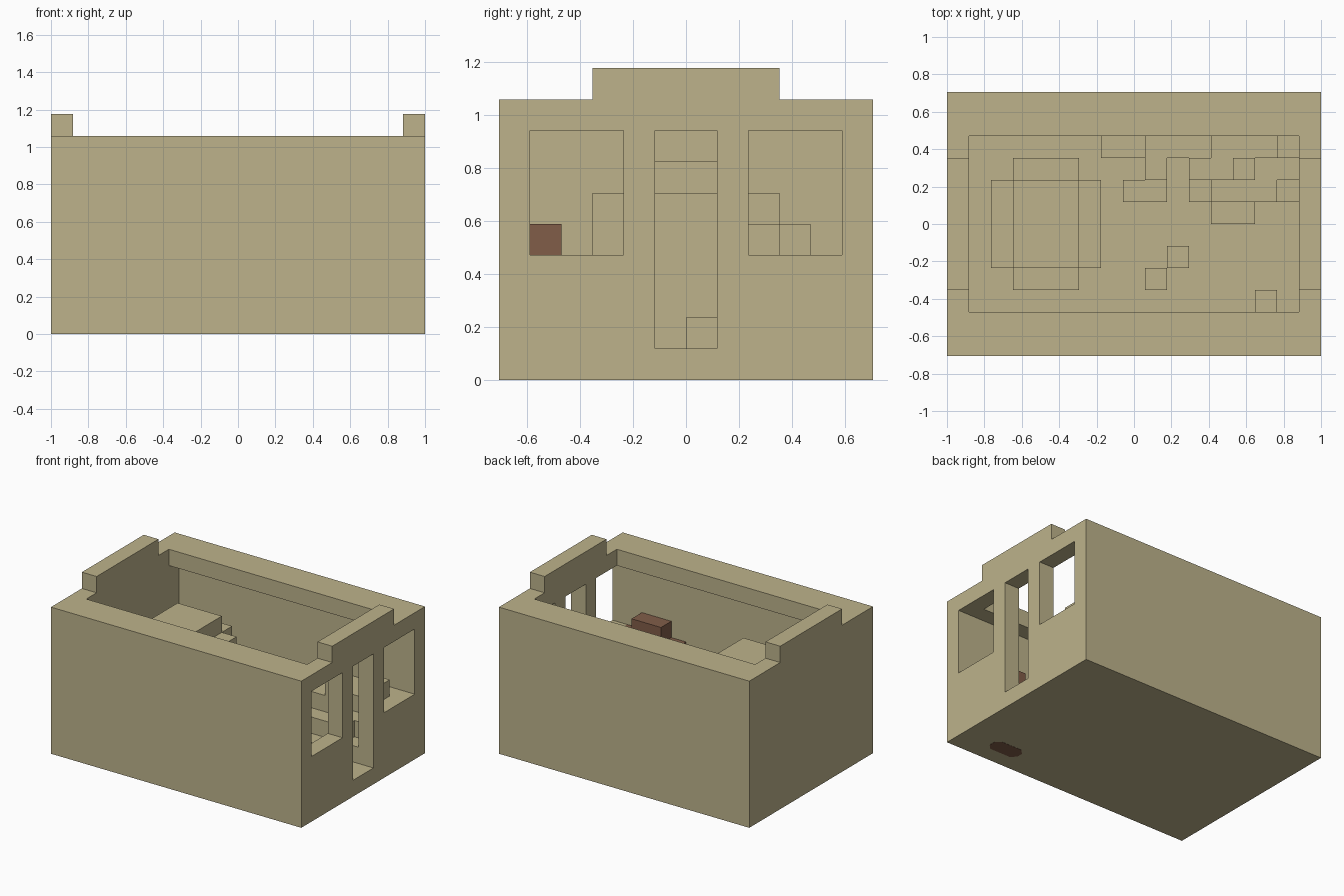
import bpy
import bmesh
from mathutils import Vector

cube = bpy.data.objects.get("Cube")
if cube:
    bpy.data.objects.remove(cube, do_unlink=True)

U = 2 / 17                      # edge of one building block
ORIGIN = Vector((-1, -6 * U, 0))


def material(name, rgb):
    m = bpy.data.materials.new(name)
    m.use_nodes = True
    m.diffuse_color = (*rgb, 1)
    m.node_tree.nodes["Principled BSDF"].inputs["Base Color"].default_value = (*rgb, 1)
    return m


SAND = material("sandstone", (0.51, 0.45, 0.26))
BROWN = material("brown brick", (0.22, 0.11, 0.066))


def add_box(bm, lo, hi):
    """Add a box between two corners given in block units."""
    lo, hi = Vector(lo), Vector(hi)
    verts = bmesh.ops.create_cube(bm, size=1)["verts"]
    for v in verts:
        v.co = ORIGIN + U * Vector([(a + b) / 2 + c * (b - a) for a, b, c in zip(lo, hi, v.co)])


def make(name, mat, boxes):
    bm = bmesh.new()
    for lo, hi in boxes:
        add_box(bm, lo, hi)
    mesh = bpy.data.meshes.new(name)
    bm.to_mesh(mesh)
    bm.free()
    mesh.materials.append(mat)
    obj = bpy.data.objects.new(name, mesh)
    bpy.context.collection.objects.link(obj)
    return obj


def cut(target, lo, hi):
    cutter = make("cutter", SAND, [(lo, hi)])
    cutter.hide_render = True
    mod = target.modifiers.new("cut", "BOOLEAN")
    mod.operation = "DIFFERENCE"
    mod.solver = "EXACT"
    mod.object = cutter
    bpy.context.view_layer.objects.active = target
    bpy.ops.object.modifier_apply(modifier=mod.name)
    bpy.data.objects.remove(cutter, do_unlink=True)


# House shell: room, roof opening with overhanging rim, door and windows
shell = make("house_shell", SAND, [((0, 0, 0), (17, 12, 9))])
cut(shell, (1, 1, 1), (16, 11, 8))
cut(shell, (1, 2, 7), (16, 10, 10))
cut(shell, (15, 5, 1), (18, 7, 8))
for y in (1, 8):
    cut(shell, (15, y, 4), (18, y + 3, 8))

# Raised gable course on both end walls
for name, x in (("right_gable", 0), ("left_gable", 16)):
    make(name, SAND, [((x, 3, 9), (x + 1, 9, 10))])

# Stepped mound: cross-shaped body with a smaller top
make("mound", SAND, [((3, 3, 1), (6, 9, 6)),
                     ((2, 4, 1), (7, 8, 6)),
                     ((3, 4, 6), (6, 8, 7))])

# Rubble heap: column heights per row, starting at the seventh block
rows = {6: "000001100", 7: "011012221", 8: "002033422",
        9: "112223334", 10: "112223333"}
columns = [((7 + i, y, 1), (8 + i, y + 1, 1 + int(h)))
           for y, row in rows.items() for i, h in enumerate(row) if h != "0"]
make("rubble_heap", SAND, columns)

# Loose blocks on the floor
make("loose_blocks", SAND, [((x, y, 1), (x + 1, y + 1, 2))
                            for x, y in ((10, 4), (9, 3), (14, 2))])

# Brick hearth against the front wall
make("hearth", BROWN, [((12, 1, 1), (16, 2, 4)), ((13, 1, 4), (15, 2, 5))])

# Hearth base showing under the floor, with clipped corners
base = make("hearth_base", BROWN, [((13, 1, -0.01), (15, 2, 0.02))])
bm = bmesh.new()
bm.from_mesh(base.data)
uprights = [e for e in bm.edges if abs(e.verts[0].co.z - e.verts[1].co.z) > 0.001]
bmesh.ops.bevel(bm, geom=uprights, offset=0.3 * U, segments=1, affect="EDGES")
bm.to_mesh(base.data)
bm.free()
